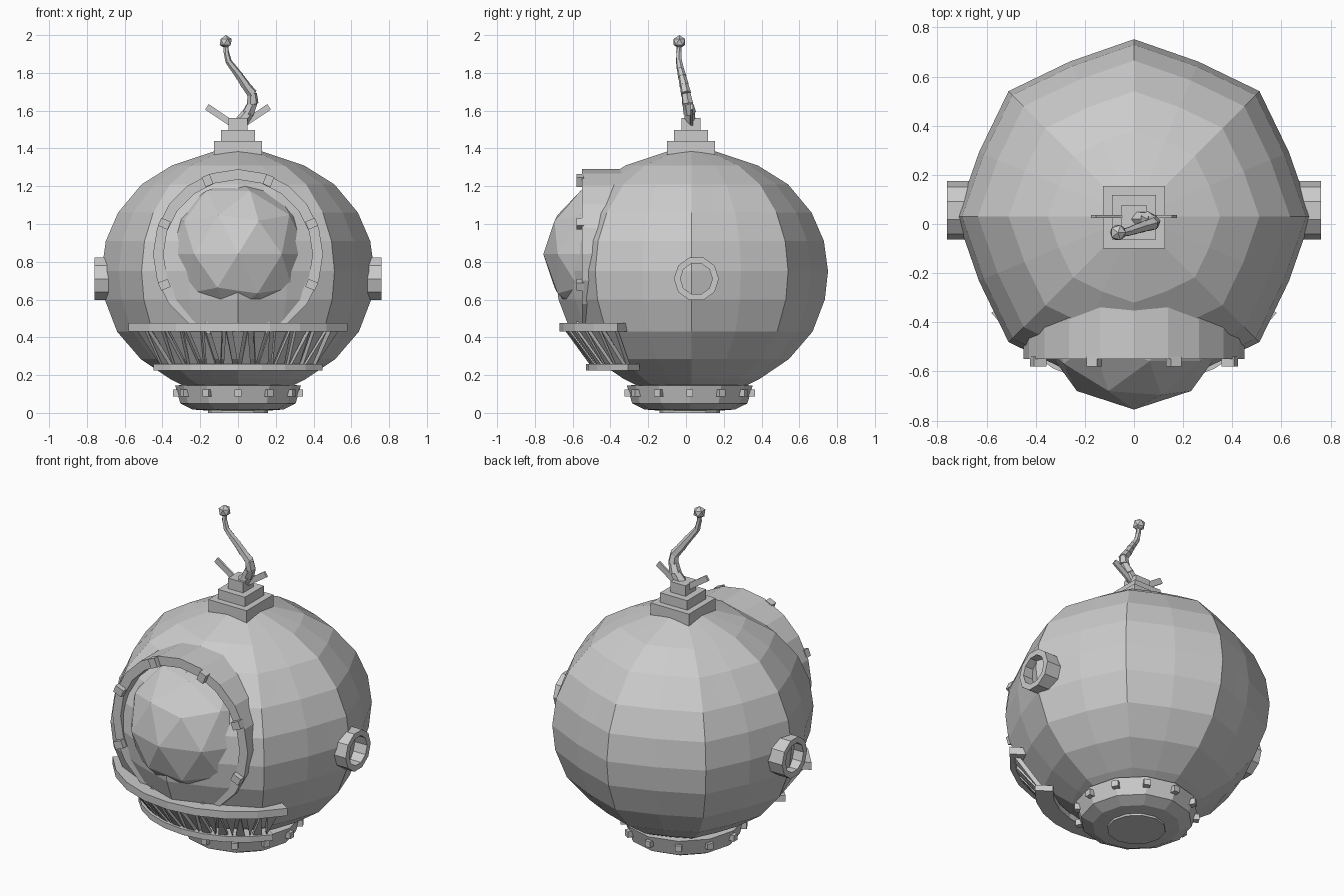
import bpy, bmesh, math
from mathutils import Vector, Matrix

if "Cube" in bpy.data.objects:
    bpy.data.objects.remove(bpy.data.objects["Cube"])

CY = 0.03  # depth position of the body axis
grey = bpy.data.materials.new("metal grey")
grey.diffuse_color = (0.6, 0.6, 0.6, 1)
grey.use_nodes = True
grey.node_tree.nodes["Principled BSDF"].inputs["Base Color"].default_value = grey.diffuse_color


def finish(name, bm):
    bmesh.ops.recalc_face_normals(bm, faces=bm.faces)
    me = bpy.data.meshes.new(name)
    bm.to_mesh(me)
    bm.free()
    me.materials.append(grey)
    ob = bpy.data.objects.new(name, me)
    bpy.context.collection.objects.link(ob)
    return ob


def box(bm, center, size, rot=Matrix.Identity(4)):
    m = Matrix.Translation(center) @ rot @ Matrix.Diagonal((*size, 1))
    bmesh.ops.create_cube(bm, size=1, matrix=m)


def lathe(bm, profile, plan, caps=True, closed=False, m=Matrix.Identity(4)):
    """Sweep (radius, height) points round a plan of unit-scale points."""
    rings = [[bm.verts.new(m @ Vector((r * x, r * y, z))) for x, y in plan]
             for r, z in profile]
    pairs = list(zip(rings, rings[1:]))
    if closed:
        pairs.append((rings[-1], rings[0]))
    n = len(plan)
    for a, b in pairs:
        for i in range(n):
            j = (i + 1) % n
            bm.faces.new((a[i], a[j], b[j], b[i]))
    if caps and not closed:
        bm.faces.new(rings[0])
        bm.faces.new(rings[-1])


def circle(n, offset=0.0):
    return [(math.cos(2 * math.pi * (i + offset) / n),
             math.sin(2 * math.pi * (i + offset) / n)) for i in range(n)]


# Body: eight slightly bulging panels meeting at ridges
plan = []
corners = [Vector(p) for p in circle(8)]
for i, a in enumerate(corners):
    b = corners[(i + 1) % 8]
    for t in (0, 0.25, 0.5, 0.75):
        p = a.lerp(b, t)
        plan.append(p + p.normalized() * 0.022 * math.sin(math.pi * t) ** 2)
bm = bmesh.new()
lathe(bm, [(0.26, 0.13), (0.36, 0.18), (0.515, 0.285), (0.64, 0.43), (0.705, 0.6),
           (0.722, 0.75), (0.70, 0.91), (0.635, 1.06), (0.51, 1.21), (0.35, 1.31),
           (0.125, 1.385)], plan, m=Matrix.Translation((0, CY, 0)))
finish("body", bm)

# Neck collar and its bolts
bm = bmesh.new()
lathe(bm, [(0.16, 0), (0.16, 0.012), (0.24, 0.018), (0.305, 0.05), (0.333, 0.145),
           (0.25, 0.15)], circle(12), m=Matrix.Translation((0, 0.02, 0)))
finish("neck_collar", bm)
bm = bmesh.new()
for i in range(12):
    a = math.radians(30 * i)
    box(bm, (0.325 * math.cos(a), 0.02 + 0.325 * math.sin(a), 0.105),
        (0.04, 0.036, 0.036), Matrix.Rotation(a, 4, 'Z'))
finish("collar_bolts", bm)

# Front window frame: hollow tube facing -y
WZ = 0.84
front = Matrix.Translation((0, 0, WZ)) @ Matrix.Rotation(math.pi / 2, 4, 'X')
bm = bmesh.new()
lathe(bm, [(0.45, 0.30), (0.45, 0.55), (0.395, 0.55), (0.395, 0.30)],
      circle(20), closed=True, m=front)
finish("window_frame", bm)
bm = bmesh.new()
for i in range(8):
    a = math.radians(22.5 + 45 * i)
    box(bm, (0.422 * math.cos(a), -0.56, WZ + 0.422 * math.sin(a)),
        (0.055, 0.04, 0.045), Matrix.Rotation(-a, 4, 'Y'))
finish("window_bolts", bm)

# Bulging window glass
bm = bmesh.new()
bmesh.ops.create_icosphere(bm, subdivisions=2, radius=0.395,
                           matrix=Matrix.Translation((0, -0.36, WZ)))
finish("window_dome", bm)


# Side ports, one on each side
for s, name in ((1, "right_port"), (-1, "left_port")):
    bm = bmesh.new()
    m = Matrix.Translation((0, 0.055, 0.71)) @ Matrix.Rotation(s * math.pi / 2, 4, 'Y')
    lathe(bm, [(0.119, 0.66), (0.119, 0.76), (0.085, 0.76), (0.085, 0.66)],
          circle(10, 0.5), closed=True, m=m)
    finish(name, bm)


# Mouth grille: two curved bars with pointed teeth between
def arc_point(r, deg, z):
    a = math.radians(deg)
    return Vector((r * math.sin(a), CY - r * math.cos(a), z))


def arc_bar(name, r0, r1, z0, z1, span, n=8):
    bm = bmesh.new()
    secs = []
    for i in range(n + 1):
        d = -span + 2 * span * i / n
        secs.append([bm.verts.new(arc_point(r, d, z))
                     for r, z in ((r0, z0), (r1, z0), (r1, z1), (r0, z1))])
    for a, b in zip(secs, secs[1:]):
        for k in range(4):
            j = (k + 1) % 4
            bm.faces.new((a[k], a[j], b[j], b[k]))
    bm.faces.new(secs[0])
    bm.faces.new(secs[-1])
    finish(name, bm)


arc_bar("grille_top_bar", 0.61, 0.70, 0.43, 0.475, 56)
arc_bar("grille_bottom_bar", 0.46, 0.56, 0.225, 0.26, 53)

HI, LO = (0.675, 0.44), (0.535, 0.25)
bm = bmesh.new()
COUNT = 11
for i in range(COUNT):
    d = -50 + 100 * i / (COUNT - 1)
    for base, tip, off in ((HI, LO, 0), (LO, HI, 4.5)):
        if off and i == COUNT - 1:
            continue
        pts = []
        for depth in (0, 0.03):
            pts.append([bm.verts.new(arc_point(r - depth, d + off + w, z))
                        for (r, z), w in ((base, -2.8), (base, 2.8), (tip, 0))])
        f, b = pts
        bm.faces.new(f)
        bm.faces.new(b)
        for k in range(3):
            j = (k + 1) % 3
            bm.faces.new((f[k], f[j], b[j], b[k]))
finish("grille_teeth", bm)

# Stepped plinth on the crown
bm = bmesh.new()
for half, z0, z1 in ((0.127, 1.36, 1.44), (0.09, 1.44, 1.497), (0.05, 1.497, 1.56)):
    box(bm, (0, 0.027, (z0 + z1) / 2), (2 * half, 2 * half, z1 - z0))
finish("crown_plinth", bm)

# Two thin slanted fins beside the antenna
bm = bmesh.new()
for s in (1, -1):
    box(bm, (s * 0.09, 0.03, 1.57), (0.18, 0.012, 0.034),
        Matrix.Rotation(-s * math.radians(34), 4, 'Y'))
finish("antenna_fins", bm)

# Bent antenna made of short tapering links
path = [(0.01, 0.02, 1.53), (0.055, 0.02, 1.59), (0.078, 0.008, 1.64), (0.075, 0, 1.69),
        (0.04, -0.01, 1.735), (0.01, -0.02, 1.78), (-0.02, -0.03, 1.82),
        (-0.05, -0.037, 1.86), (-0.062, -0.038, 1.91), (-0.065, -0.035, 1.96)]
bm = bmesh.new()
for i, (p, q) in enumerate(zip(path, path[1:])):
    p, q = Vector(p), Vector(q)
    d = q - p
    r = 0.036 - 0.0027 * i
    m = Matrix.Translation((p + q) / 2) @ d.to_track_quat('Z', 'Y').to_matrix().to_4x4()
    bmesh.ops.create_cone(bm, cap_ends=True, segments=6, radius1=r, radius2=r * 0.82,
                          depth=d.length * 1.08, matrix=m)
finish("antenna_links", bm)
bm = bmesh.new()
bmesh.ops.create_icosphere(bm, subdivisions=1, radius=0.036,
                           matrix=Matrix.Translation((-0.065, -0.035, 1.964)))
finish("antenna_ball", bm)
